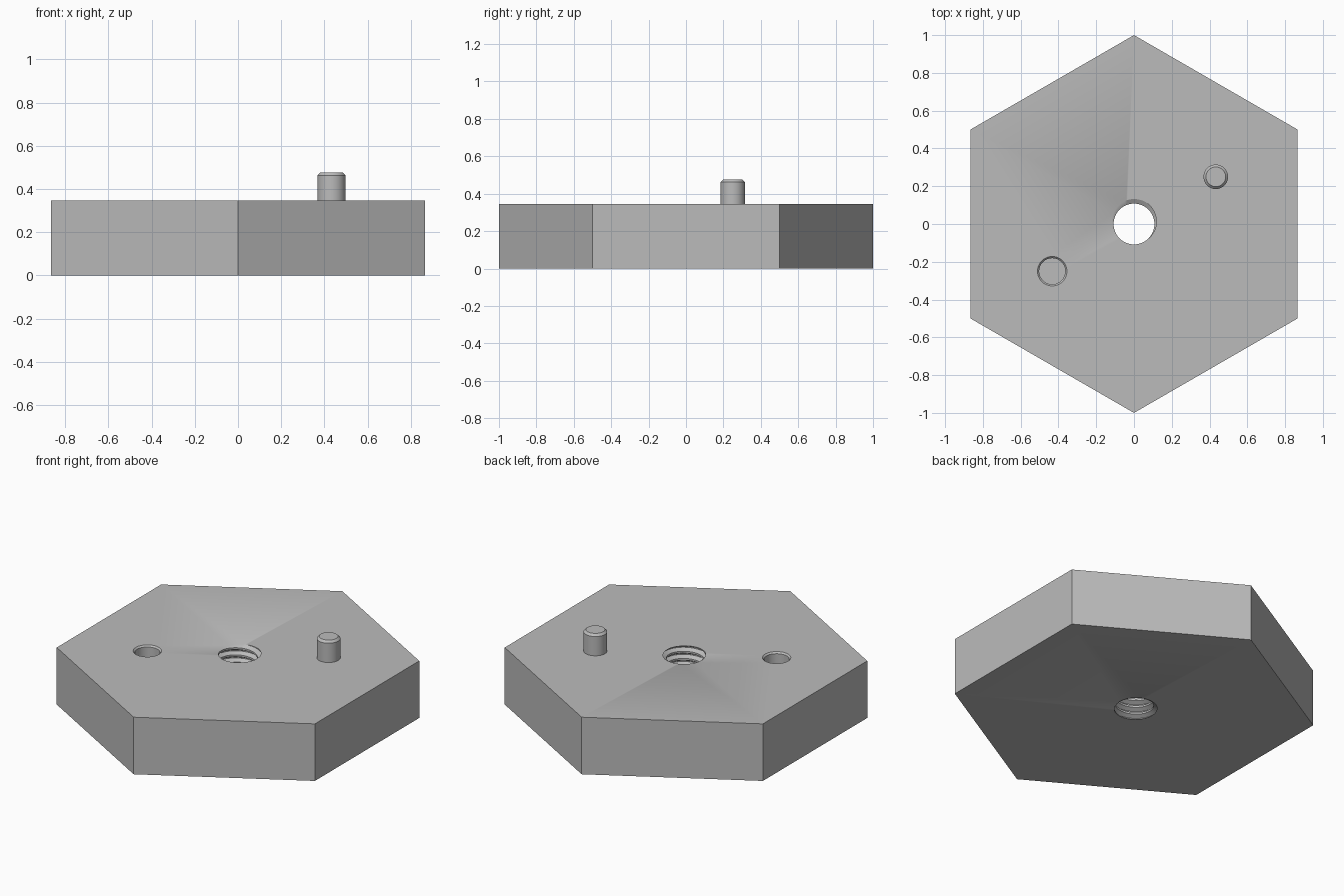
import bpy, bmesh, math
from mathutils import Vector

HEIGHT = 0.346
PITCH = 0.0433
MINOR, MAJOR = 0.108, 0.132
SEGS = 48

if "Cube" in bpy.data.objects:
    bpy.data.objects.remove(bpy.data.objects["Cube"], do_unlink=True)

grey = bpy.data.materials.new("plain grey")
grey.use_nodes = True
colour = (0.5, 0.5, 0.5, 1)
grey.diffuse_color = colour
grey.node_tree.nodes["Principled BSDF"].inputs["Base Color"].default_value = colour


def polar(r, angle, z, cx=0, cy=0):
    return Vector((cx + r * math.cos(angle), cy + r * math.sin(angle), z))


def lathe(bm, profile, cx=0, cy=0, sides=SEGS, start=0):
    """Stack rings of (radius, height) into a wall; return the rings."""
    rings = [[bm.verts.new(polar(r, start + math.tau * i / sides, z, cx, cy))
              for i in range(sides)] for r, z in profile]
    for low, high in zip(rings, rings[1:]):
        for i in range(sides):
            j = (i + 1) % sides
            bm.faces.new((low[i], low[j], high[j], high[i]))
    return rings


def thread(bm):
    """Helical internal thread, trimmed flush with both plate faces."""
    shape = [(MAJOR, -0.06), (MAJOR, 0.06), (MINOR, 0.37), (MINOR, 0.63)]
    rows = []
    for turn in range(-3, 11):
        for r, offset in shape:
            rows.append([bm.verts.new(polar(
                r, math.pi / 2 + math.tau * i / SEGS,
                PITCH * (turn + offset + i / SEGS))) for i in range(SEGS)])
    step = len(shape)
    for k in range(len(rows) - step - 1):
        for i in range(SEGS):
            # The last column meets the first one a full turn higher
            j, up = (i + 1, 0) if i + 1 < SEGS else (0, step)
            bm.faces.new((rows[k][i], rows[k + up][j],
                          rows[k + 1 + up][j], rows[k + 1][i]))
    for z, side in ((0, -1), (HEIGHT, 1)):
        bmesh.ops.bisect_plane(
            bm, geom=bm.verts[:] + bm.edges[:] + bm.faces[:], dist=1e-6,
            plane_co=(0, 0, z), plane_no=(0, 0, side), clear_outer=True)


def finish(bm, name):
    bmesh.ops.recalc_face_normals(bm, faces=bm.faces[:])
    mesh = bpy.data.meshes.new(name)
    bm.to_mesh(mesh)
    bm.free()
    mesh.materials.append(grey)
    obj = bpy.data.objects.new(name, mesh)
    bpy.context.collection.objects.link(obj)
    bpy.ops.object.select_all(action='DESELECT')
    obj.select_set(True)
    bpy.context.view_layer.objects.active = obj
    bpy.ops.object.shade_smooth_by_angle(angle=math.radians(30))


# Hexagonal plate with threaded bore and blind locating hole
bm = bmesh.new()
thread(bm)
lathe(bm, [(1, 0), (1, HEIGHT)], sides=6, start=math.pi / 2)
socket = lathe(bm, [(0.069, HEIGHT - 0.16), (0.069, HEIGHT - 0.009),
                    (0.078, HEIGHT)], -0.433, -0.25)
bm.faces.new(socket[0])
for z in (0, HEIGHT):
    rim = [e for e in bm.edges if e.is_boundary
           and all(abs(v.co.z - z) < 1e-5 for v in e.verts)]
    bmesh.ops.triangle_fill(bm, edges=rim, use_beauty=True,
                            normal=(0, 0, 1 if z else -1))
finish(bm, "hexagonal_plate")

# Locating pin with chamfered tip, seated in the plate
bm = bmesh.new()
pin = lathe(bm, [(0.065, HEIGHT - 0.02), (0.065, 0.463), (0.052, 0.476)],
            0.433, 0.25)
bm.faces.new(pin[0])
bm.faces.new(pin[-1])
finish(bm, "locating_pin")
